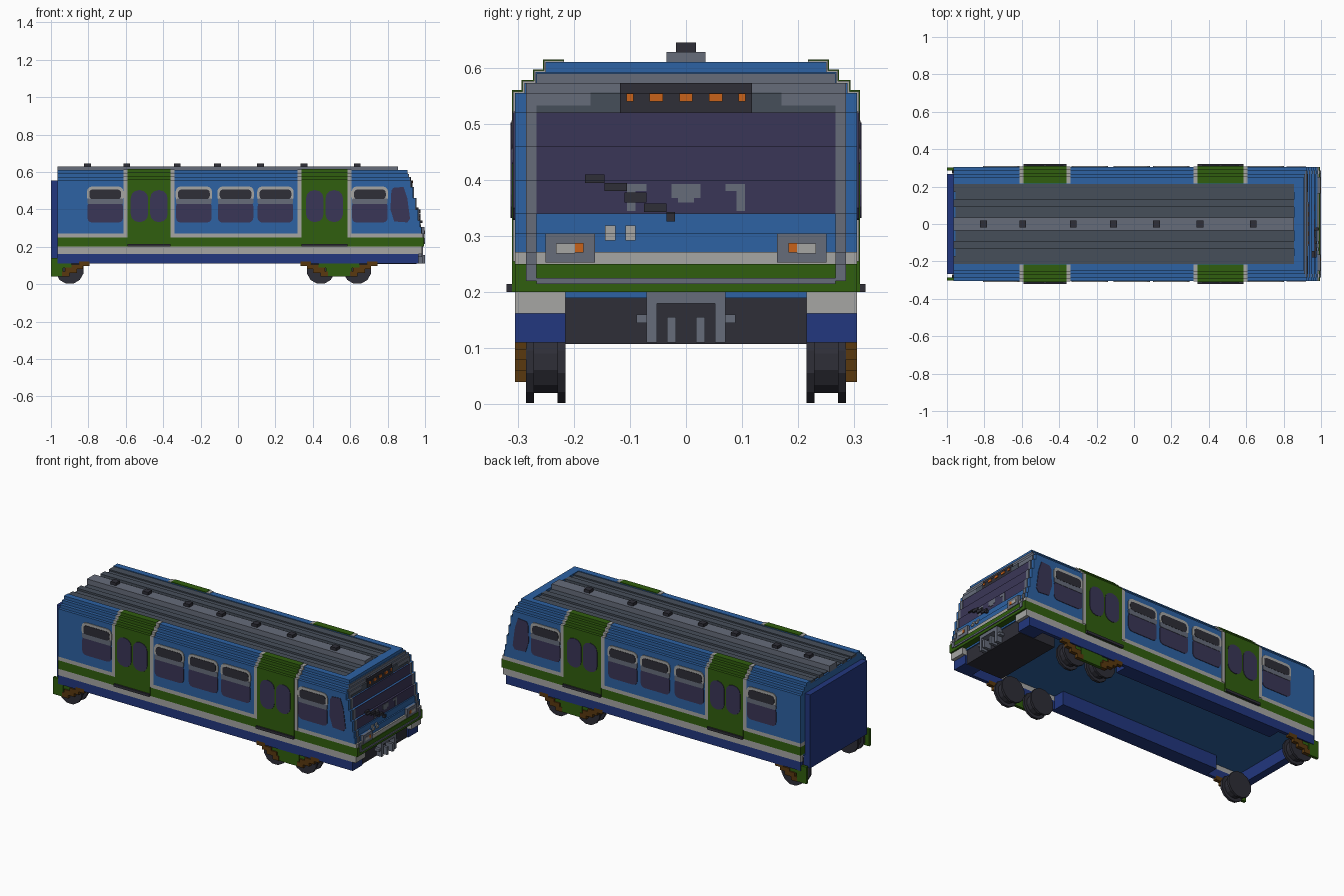
import bpy, bmesh, math
from mathutils import Matrix

cube = bpy.data.objects.get("Cube")
if cube:
    bpy.data.objects.remove(cube, do_unlink=True)


def material(name, hexcol):
    rgb = [int(hexcol[i:i + 2], 16) / 255 for i in (0, 2, 4)]
    lin = [c / 12.92 if c <= 0.04045 else ((c + 0.055) / 1.055) ** 2.4 for c in rgb]
    m = bpy.data.materials.new(name)
    m.use_nodes = True
    m.diffuse_color = (*lin, 1)
    m.node_tree.nodes["Principled BSDF"].inputs["Base Color"].default_value = (*lin, 1)
    return m


BLUE = material("body blue", "2D62A3")
NAVY = material("navy", "22377E")
GREEN = material("green", "305E0E")
WHITE = material("pale grey", "A6A6A4")
GREY = material("mid grey", "666C7A")
SLATE = material("slate", "464E5A")
BLACK = material("charcoal", "2E2E37")
GLASS = material("dark violet glass", "3A3657")
ORANGE = material("orange", "C9621A")
BROWN = material("brown", "5A390F")


def finish(name, bm, mat):
    bmesh.ops.recalc_face_normals(bm, faces=bm.faces)
    me = bpy.data.meshes.new(name)
    bm.to_mesh(me)
    bm.free()
    me.materials.append(mat)
    ob = bpy.data.objects.new(name, me)
    bpy.context.collection.objects.link(ob)
    return ob


def boxes(name, items, mat, mirror=False):
    """Boxes given as (x0, x1, y0, y1, z0, z1), optionally repeated on the other side."""
    bm = bmesh.new()
    for x0, x1, y0, y1, z0, z1 in items:
        for s in ((1, -1) if mirror else (1,)):
            mx = (Matrix.Translation(((x0 + x1) / 2, s * (y0 + y1) / 2, (z0 + z1) / 2))
                  @ Matrix.Diagonal((x1 - x0, y1 - y0, z1 - z0, 1)))
            bmesh.ops.create_cube(bm, size=1, matrix=mx)
    return finish(name, bm, mat)


def side_plates(name, outlines, mat, y0, y1):
    """Thin plates on both sides, from outlines of (x, z) points."""
    bm = bmesh.new()
    for pts in outlines:
        for s in (1, -1):
            f = bm.faces.new([bm.verts.new((x, s * y0, z)) for x, z in pts])
            r = bmesh.ops.extrude_face_region(bm, geom=[f])
            for v in r["geom"]:
                if isinstance(v, bmesh.types.BMVert):
                    v.co.y = s * y1
    return finish(name, bm, mat)


def rounded(cx, cz, w, h, r, n=3):
    pts = []
    for sx, sz, a0 in ((1, 1, 0), (-1, 1, 90), (-1, -1, 180), (1, -1, 270)):
        for i in range(n + 1):
            a = math.radians(a0 + 90 * i / n)
            pts.append((cx + sx * (w / 2 - r) + r * math.cos(a),
                        cz + sz * (h / 2 - r) + r * math.sin(a)))
    return pts


# Body layers: bottom, top, half width, nose x, colour
REAR = -0.965
LAYERS = [
    (0.20, 0.25, 0.305, 0.995, GREEN, "green_band"),
    (0.25, 0.272, 0.305, 0.99, WHITE, "pale_band"),
    (0.272, 0.305, 0.305, 0.98, BLUE, "lower_wall"),
    (0.305, 0.34, 0.305, 0.972, BLUE, "waist_wall"),
    (0.34, 0.40, 0.305, 0.962, BLUE, "window_wall_low"),
    (0.40, 0.46, 0.305, 0.95, BLUE, "window_wall_mid"),
    (0.46, 0.52, 0.305, 0.936, BLUE, "window_wall_high"),
    (0.52, 0.555, 0.305, 0.922, BLUE, "upper_wall"),
    (0.555, 0.573, 0.288, 0.916, BLUE, "roof_step_low"),
    (0.573, 0.592, 0.268, 0.91, BLUE, "roof_step_high"),
]
for z0, z1, hw, xf, mat, name in LAYERS:
    boxes(name, [(REAR, xf, -hw, hw, z0, z1)], mat)
ROOF = (0.592, 0.61, 0.25, 0.905, BLUE, "roof")
boxes("roof_rails", [(REAR, 0.86, 0.215, 0.25, 0.592, 0.61)], BLUE, True)
boxes("cab_roof", [(0.855, 0.905, -0.25, 0.25, 0.592, 0.61)], BLUE)


def front_panel(name, rects, mat, proud):
    """Panels (y0, y1, z0, z1) that follow the stepped nose."""
    out = []
    for y0, y1, a, b in rects:
        for z0, z1, hw, xf, *_ in LAYERS:
            lo, hi = max(a, z0), min(b, z1)
            if hi - lo > 1e-4:
                out.append((xf - 0.03, xf + proud, y0, y1, lo, hi))
    return boxes(name, out, mat)


def side_wrap(name, spans, mat, proud, base):
    """Panels that wrap from the base height over the stepped roof edge."""
    out = []
    for x0, x1 in spans:
        for z0, z1, hw, *_ in LAYERS + [ROOF]:
            if z1 > base + 1e-4:
                top = z1 + (proud if z1 > 0.55 else 0)
                out.append((x0, x1, 0.217, hw + proud, max(z0, base), top))
    return boxes(name, out, mat, True)


# Doors with frames, windows and steps
DOORS = [(-0.59, -0.36), (0.34, 0.585)]
side_wrap("door_frames", [s for a, b in DOORS for s in ((a - 0.021, a), (b, b + 0.021))],
          WHITE, 0.003, 0.255)
side_wrap("doors", DOORS, GREEN, 0.005, 0.2)
side_plates("door_windows", [rounded((a + b) / 2 + d, 0.417, 0.093, 0.17, 0.042)
                             for a, b in DOORS for d in (-0.052, 0.052)], GLASS, 0.30, 0.313)
boxes("door_steps", [(a, b, 0.29, 0.32, 0.2, 0.215) for a, b in DOORS], BLACK, True)

# Passenger windows: main pane, grey rail, pale vent frame, dark vent
WINS = [-0.71, -0.236, -0.013, 0.2, 0.705]
side_plates("window_panes", [rounded(x, 0.385, 0.19, 0.112, 0.025) for x in WINS], GLASS, 0.30, 0.308)
side_plates("vent_frames", [rounded(x, 0.48, 0.195, 0.085, 0.028) for x in WINS], WHITE, 0.30, 0.309)
side_plates("window_rails", [rounded(x, 0.443, 0.19, 0.03, 0.008) for x in WINS], GREY, 0.30, 0.310)
side_plates("vent_panes", [rounded(x, 0.48, 0.17, 0.052, 0.018) for x in WINS], BLACK, 0.30, 0.311)
cab_win = [(0.82, 0.50), (0.83, 0.515), (0.885, 0.52), (0.905, 0.46), (0.92, 0.35),
           (0.905, 0.33), (0.835, 0.335), (0.815, 0.40)]
side_plates("cab_side_windows", [cab_win], GLASS, 0.30, 0.308)

# Roof ribs, centre duct and vents
boxes("roof_ribs", [(REAR, 0.855, 0.09, 0.13, 0.592, 0.61), (REAR, 0.855, 0.17, 0.215, 0.592, 0.606)],
      SLATE, True)
boxes("roof_channels", [(REAR + 0.01, 0.855, 0.035, 0.09, 0.592, 0.597),
                        (REAR + 0.01, 0.855, 0.13, 0.17, 0.592, 0.599)], SLATE, True)
boxes("roof_duct", [(REAR, 0.855, -0.035, 0.035, 0.592, 0.628)], GREY)
boxes("roof_vents", [(x - 0.018, x + 0.018, -0.018, 0.018, 0.62, 0.645)
                     for x in (-0.805, -0.595, -0.325, -0.11, 0.12, 0.353, 0.637)], BLACK)

# Cab front
front_panel("nose_surround", [(-0.285, -0.266, 0.22, 0.573), (0.266, 0.285, 0.22, 0.573),
                              (-0.266, 0.266, 0.52, 0.59), (-0.266, 0.266, 0.215, 0.225)], GREY, 0.005)
front_panel("windscreen", [(-0.266, 0.266, 0.34, 0.52)], GLASS, 0.003)
front_panel("windscreen_header", [(-0.266, -0.15, 0.52, 0.533), (0.15, 0.266, 0.52, 0.533),
                                  (-0.17, 0.17, 0.52, 0.556)], SLATE, 0.007)
front_panel("destination_sign", [(-0.118, 0.118, 0.52, 0.573)], BLACK, 0.010)
front_panel("sign_lamps", [(y - w, y + w, 0.54, 0.554) for y, w in
                           ((-0.1, 0.006), (-0.053, 0.012), (0, 0.012), (0.053, 0.012), (0.1, 0.006))],
            ORANGE, 0.014)
front_panel("cab_seats", [(-0.026, 0.026, 0.368, 0.393), (-0.014, 0.014, 0.36, 0.368),
                          (-0.105, -0.07, 0.38, 0.393), (-0.105, -0.09, 0.345, 0.38),
                          (0.07, 0.105, 0.38, 0.393), (0.09, 0.105, 0.345, 0.38)], GREY, 0.005)
front_panel("wiper", [(-0.18, -0.145, 0.395, 0.41), (-0.145, -0.105, 0.38, 0.395),
                      (-0.11, -0.07, 0.36, 0.378), (-0.075, -0.035, 0.343, 0.358),
                      (-0.035, -0.02, 0.326, 0.343)], BLACK, 0.014)
boxes("headlight_housings", [(0.95, 0.996, 0.162, 0.25, 0.253, 0.305)], GREY, True)
boxes("headlights", [(0.95, 0.999, 0.198, 0.232, 0.269, 0.287)], WHITE, True)
boxes("turn_lamps", [(0.95, 0.999, 0.183, 0.198, 0.271, 0.288)], ORANGE, True)
front_panel("marker_lamps", [(-0.144, -0.126, 0.292, 0.319), (-0.108, -0.09, 0.292, 0.319)], WHITE, 0.006)

# Skirts and floor
boxes("underfloor", [(REAR, 0.96, -0.285, 0.285, 0.19, 0.2)], BLUE)
boxes("skirt_white", [(REAR, 0.985, 0.285, 0.305, 0.162, 0.2), (0.86, 0.985, 0.215, 0.305, 0.162, 0.2)],
      WHITE, True)
boxes("skirt_navy", [(REAR, 0.95, 0.285, 0.305, 0.11, 0.162), (0.86, 0.965, 0.215, 0.305, 0.11, 0.162),
                     (-0.74, 0.3, 0.215, 0.29, 0.11, 0.19)], NAVY, True)
boxes("rear_gangway", [(-1.0, REAR + 0.01, -0.267, 0.267, 0.12, 0.555)], NAVY)

# Equipment box and coupler under the cab
boxes("equipment_box", [(0.72, 0.955, -0.215, 0.215, 0.108, 0.2)], BLACK)
boxes("coupler", [(0.95, 0.99, 0.052, 0.07, 0.11, 0.2), (0.95, 0.985, 0.07, 0.088, 0.145, 0.16),
                  (0.95, 1.0, 0.018, 0.034, 0.11, 0.156)], GREY, True)
boxes("coupler_top", [(0.95, 0.99, -0.055, 0.055, 0.18, 0.2)], GREY)

# Bogies: wheels with twin flanges, side frames and stepped springs
bm = bmesh.new()
for x in (-0.9, 0.442, 0.638):
    for s in (1, -1):
        for y, r, d in ((0.25, 0.058, 0.07), (0.278, 0.076, 0.014), (0.222, 0.076, 0.014)):
            mx = (Matrix.Translation((x, s * y, 0.076)) @ Matrix.Rotation(math.pi / 2, 4, 'X')
                  @ Matrix.Rotation(math.pi / 12, 4, 'Z'))
            bmesh.ops.create_cone(bm, cap_ends=True, segments=12, radius1=r, radius2=r, depth=d, matrix=mx)
finish("wheels", bm, BLACK)
boxes("bogie_frames", [(0.47, 0.61, 0.285, 0.302, 0.04, 0.115), (0.43, 0.65, 0.283, 0.297, 0.085, 0.12),
                       (-1.0, -0.935, 0.285, 0.302, 0.04, 0.14), (-0.94, -0.89, 0.283, 0.297, 0.085, 0.12)],
      GREEN, True)
springs = []
for c, d in ((0.54, 1), (0.54, -1), (-1.0, 1)):
    for near, far, z0, z1 in ((0.15, 0.205, 0.098, 0.122), (0.11, 0.17, 0.08, 0.105),
                              (0.075, 0.14, 0.06, 0.088), (0.06, 0.1, 0.04, 0.068)):
        a, b = sorted((c + d * near, c + d * far))
        springs.append((a, b, 0.284, 0.305, z0, z1))
boxes("bogie_springs", springs, BROWN, True)
